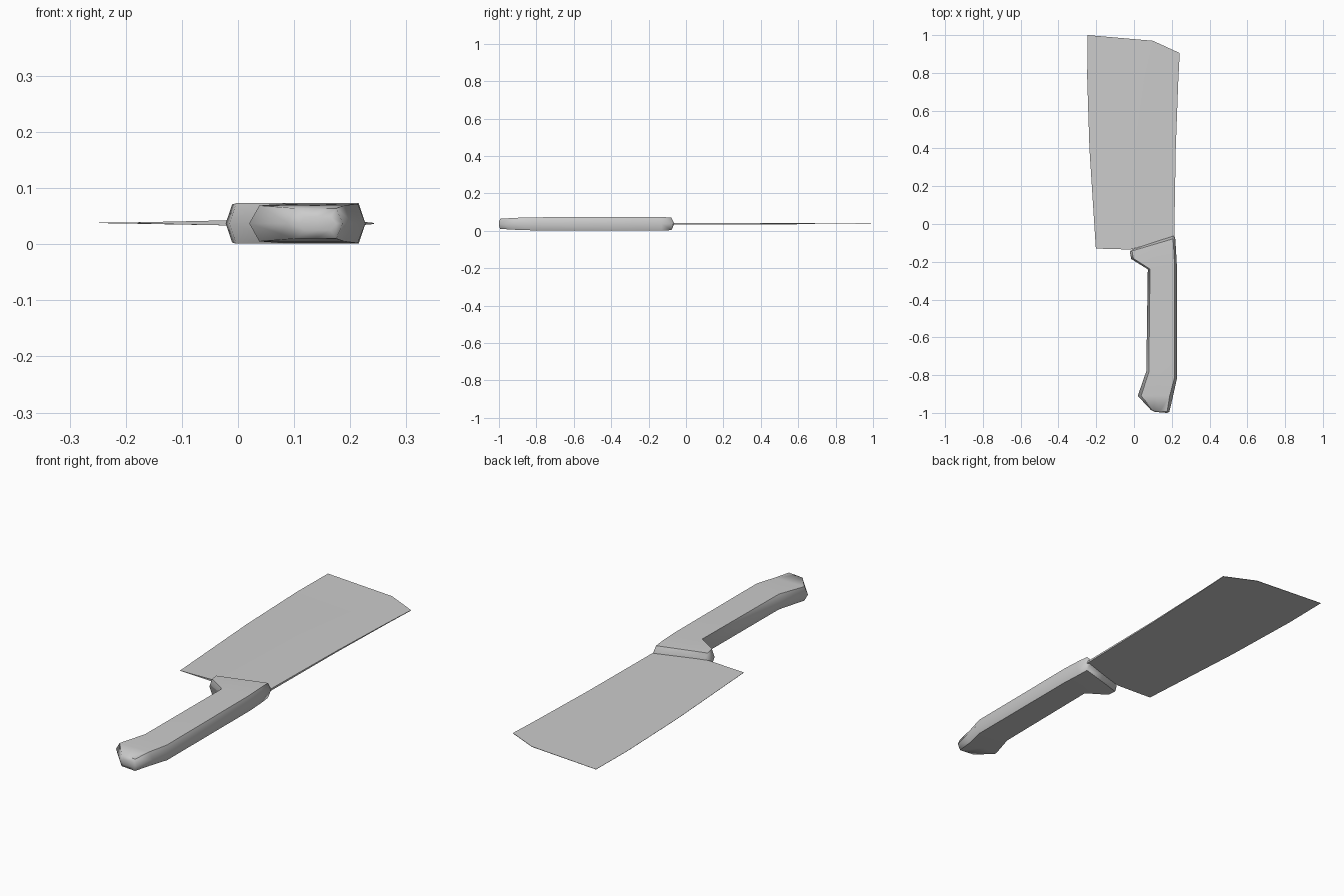
import bpy, bmesh, math
from mathutils import Vector

cube = bpy.data.objects.get("Cube")
if cube:
    bpy.data.objects.remove(cube)

MID = 0.037  # height of the centre plane

steel = bpy.data.materials.new("grey")
steel.use_nodes = True
grey = (0.6, 0.6, 0.6, 1)
steel.diffuse_color = grey
steel.node_tree.nodes["Principled BSDF"].inputs["Base Color"].default_value = grey


def loft(name, rings, smooth_angle):
    """Skin closed rings of points and cap both ends."""
    bm = bmesh.new()
    loops = [[bm.verts.new(p) for p in ring] for ring in rings]
    n = len(loops[0])
    for a, b in zip(loops, loops[1:]):
        for i in range(n):
            j = (i + 1) % n
            bm.faces.new((a[i], a[j], b[j], b[i]))
    bm.faces.new(loops[0])
    bm.faces.new(loops[-1])
    bmesh.ops.recalc_face_normals(bm, faces=bm.faces)
    mesh = bpy.data.meshes.new(name)
    bm.to_mesh(mesh)
    bm.free()
    mesh.materials.append(steel)
    obj = bpy.data.objects.new(name, mesh)
    bpy.context.collection.objects.link(obj)
    bpy.ops.object.select_all(action='DESELECT')
    obj.select_set(True)
    bpy.context.view_layer.objects.active = obj
    if smooth_angle:
        bpy.ops.object.shade_smooth_by_angle(angle=math.radians(smooth_angle))
    return obj


def grip_section(left, right, half, inset):
    """Eight-sided section between two side points."""
    l, r = Vector((*left, MID)), Vector((*right, MID))
    step = (r - l).normalized() * inset
    c = (l + r) / 2
    up = Vector((0, 0, half))
    return [l, l + step + up, c + up, r - step + up,
            r, r - step - up, c - up, l + step - up]


# Handle: butt, palm swell, straight grip, flared bolster
stations = [
    ((0.11, -0.995), (0.175, -1.0), 0.012, 0.010),
    ((0.09, -0.985), (0.187, -0.995), 0.027, 0.012),
    ((0.02, -0.91), (0.207, -0.91), 0.032, 0.018),
    ((0.065, -0.78), (0.227, -0.82), 0.035, 0.014),
    ((0.073, -0.24), (0.227, -0.22), 0.036, 0.012),
    ((-0.015, -0.185), (0.222, -0.13), 0.036, 0.012),
    ((-0.022, -0.146), (0.218, -0.075), 0.034, 0.012),
    ((-0.014, -0.136), (0.212, -0.062), 0.008, 0.012),
]
loft("handle", [grip_section(*s) for s in stations], 60)

# Blade: thin wedge from cutting edge (left) to spine (right), thinning to the tip
blade_stations = [
    ((-0.202, -0.13), (-0.02, -0.135), (0.213, -0.07), 0.0045),
    ((-0.236, 0.4), (0.0, 0.4), (0.221, 0.4), 0.003),
    ((-0.248, 0.78), (0.05, 0.75), (0.234, 0.75), 0.0018),
    ((-0.245, 1.0), (0.1, 0.97), (0.242, 0.905), 0.001),
]
rings = []
for edge, mid, spine, t in blade_stations:
    rings.append([(*edge, MID + 0.0015), (*mid, MID + 0.001 + t), (*spine, MID + t),
                  (*spine, MID - t), (*mid, MID + 0.001 - t), (*edge, MID + 0.0005)])
loft("blade", rings, 0)
